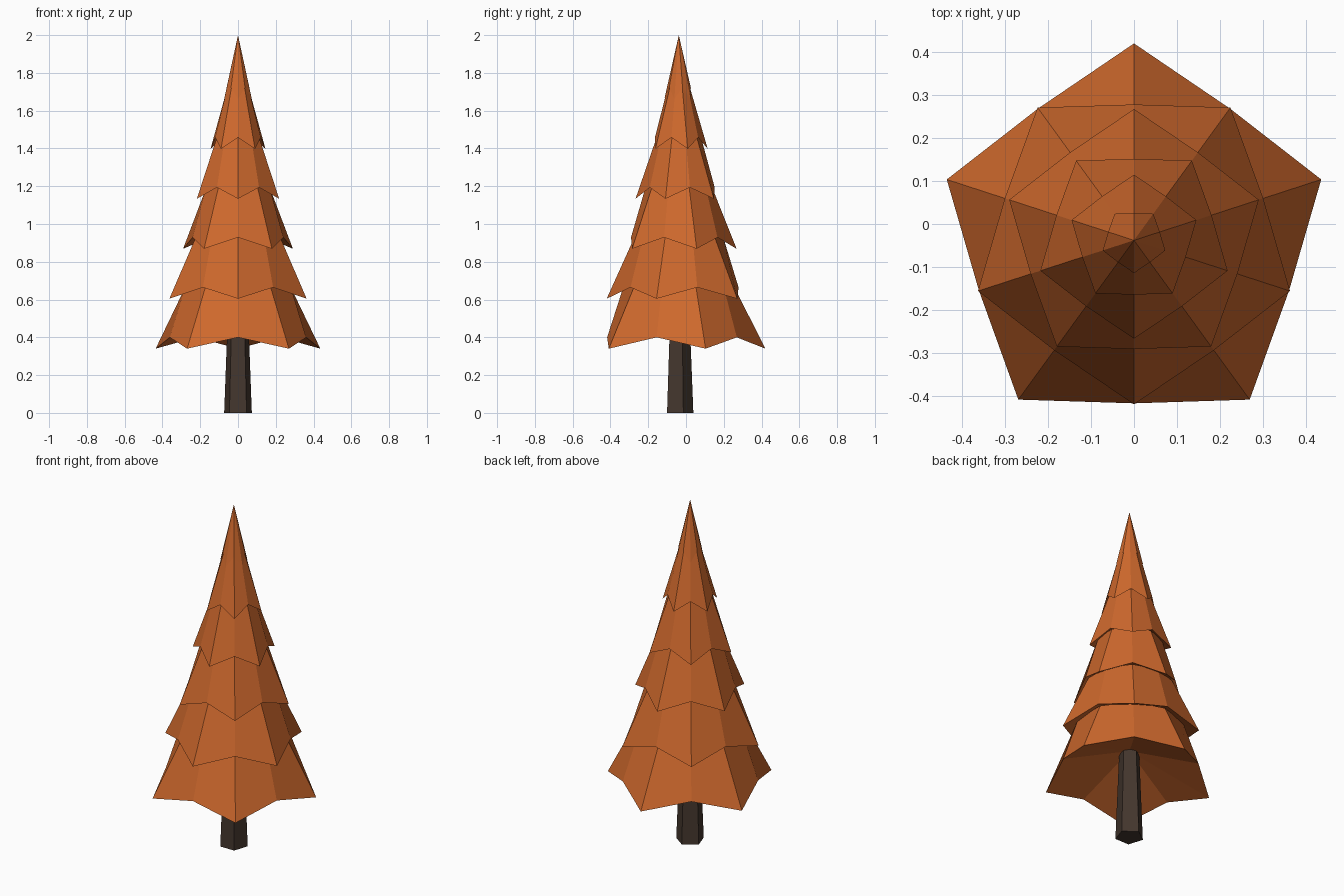
import bpy
import bmesh
from math import sin, cos, pi

cube = bpy.data.objects.get("Cube")
if cube:
    bpy.data.objects.remove(cube, do_unlink=True)

SIDES = 5
CENTRE_Y = -0.038
TIERS = 6
TIP_RADIUS = 0.0764     # radius gained by each tier going down
TIER_STEP = 0.2645
NOTCH = 0.828           # radius of the notches relative to the tips
LOWEST = 0.34
NOTCH_RISE = 0.06
HOLLOW = 0.19           # height of the hollow under each tier


def make_material(name, color):
    mat = bpy.data.materials.new(name)
    mat.use_nodes = True
    mat.diffuse_color = color
    bsdf = mat.node_tree.nodes["Principled BSDF"]
    bsdf.inputs["Base Color"].default_value = color
    bsdf.inputs["Roughness"].default_value = 0.9
    return mat


def finish(bm, name, mat):
    bmesh.ops.recalc_face_normals(bm, faces=bm.faces)
    mesh = bpy.data.meshes.new(name)
    bm.to_mesh(mesh)
    bm.free()
    mesh.materials.append(mat)
    obj = bpy.data.objects.new(name, mesh)
    obj.location.y = CENTRE_Y
    bpy.context.collection.objects.link(obj)


def add_ring(bm, count, radius, z, turn=0.0, notch=1.0, rise=0.0):
    """Ring of points; every second one is pulled in and raised."""
    ring = []
    for i in range(count):
        a = pi / 2 + turn + i * 2 * pi / count
        odd = i % 2
        r = radius * (notch if odd else 1)
        ring.append(bm.verts.new((r * cos(a), r * sin(a), z + rise * odd)))
    return ring


def add_fan(bm, ring, z):
    """Close a ring with triangles to a point on the axis."""
    point = bm.verts.new((0, 0, z))
    for a, b in zip(ring, ring[1:] + ring[:1]):
        bm.faces.new((a, b, point))


def add_wall(bm, low, high):
    for i in range(len(low)):
        j = (i + 1) % len(low)
        bm.faces.new((low[i], low[j], high[j], high[i]))


def foliage_tier(index, mat):
    bm = bmesh.new()
    steps_left = TIERS - index
    z = LOWEST + index * TIER_STEP
    turn = (index % 2) * pi / SIDES
    skirt = add_ring(bm, SIDES * 2, TIP_RADIUS * steps_left, z, turn, NOTCH, NOTCH_RISE)
    add_fan(bm, skirt, z + HOLLOW)
    if steps_left == 1:
        # the last tier closes to a point
        add_fan(bm, skirt, 2)
    else:
        # the others round off just inside the next tier
        top_radius = TIP_RADIUS * 0.77 * (steps_left - 1)
        top = add_ring(bm, SIDES * 2, top_radius, z + TIER_STEP + NOTCH_RISE, turn)
        add_wall(bm, skirt, top)
        bm.faces.new(top)
    finish(bm, f"foliage_tier_{index + 1}", mat)


def trunk(mat):
    bm = bmesh.new()
    low = add_ring(bm, SIDES, 0.077, 0)
    high = add_ring(bm, SIDES, 0.055, 0.56)
    add_wall(bm, low, high)
    bm.faces.new(low)
    bm.faces.new(high)
    finish(bm, "trunk", mat)


# Autumn foliage and dark bark
foliage_mat = make_material("autumn_orange", (0.62, 0.14, 0.026, 1))
bark_mat = make_material("dark_bark", (0.057, 0.037, 0.027, 1))

trunk(bark_mat)
for tier in range(TIERS):
    foliage_tier(tier, foliage_mat)
